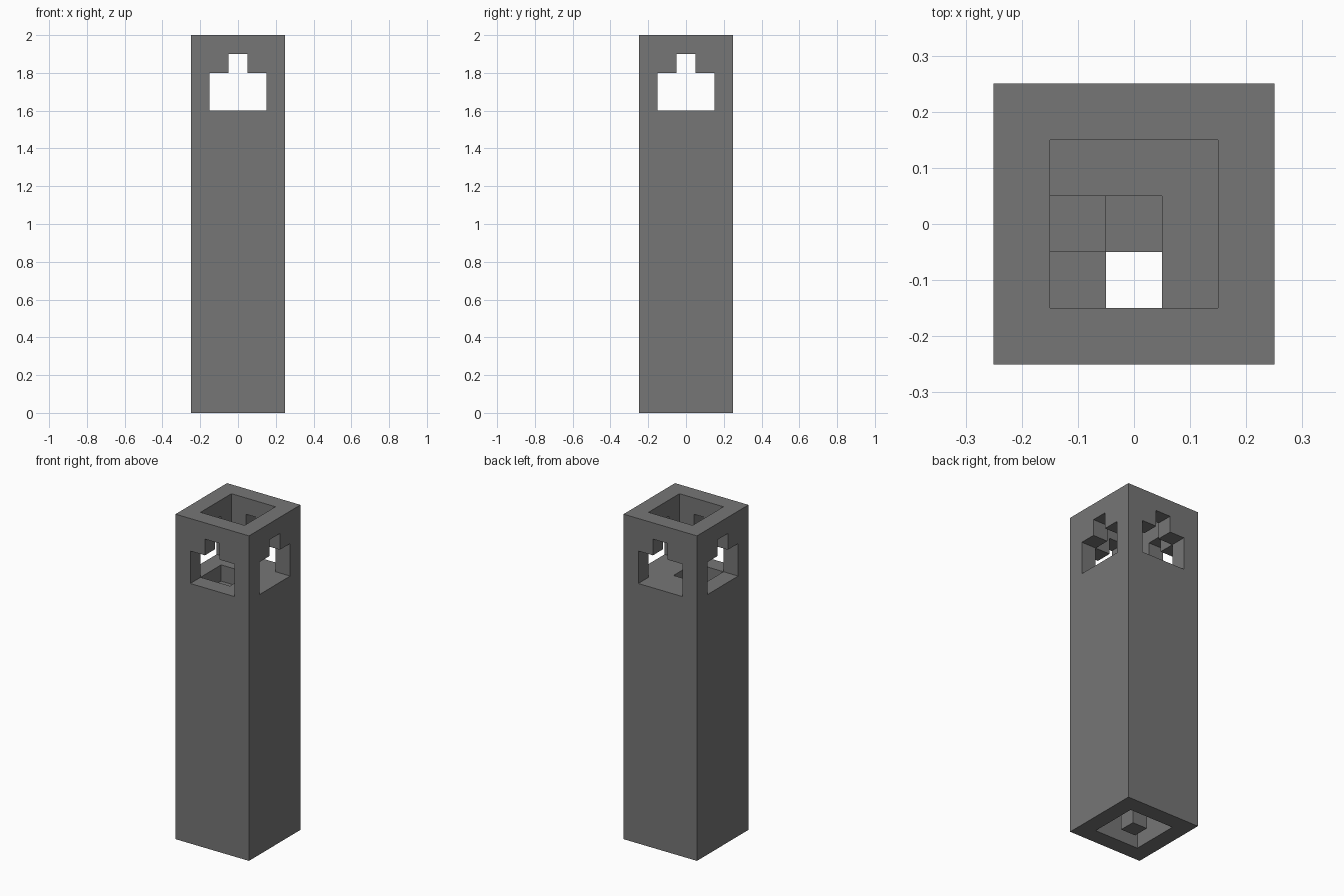
import bpy
import bmesh
from math import pi
from mathutils import Matrix, Vector

cube = bpy.data.objects.get("Cube")
if cube:
    bpy.data.objects.remove(cube, do_unlink=True)

U = 0.1  # one block

stone = bpy.data.materials.new("grey stone")
stone.use_nodes = True
grey = (0.18, 0.18, 0.18, 1)
stone.diffuse_color = grey
stone.node_tree.nodes["Principled BSDF"].inputs["Base Color"].default_value = grey


def finish(name, bm):
    """Turn a bmesh into a flat-shaded stone object."""
    bmesh.ops.recalc_face_normals(bm, faces=bm.faces)
    mesh = bpy.data.meshes.new(name)
    bm.to_mesh(mesh)
    bm.free()
    mesh.materials.append(stone)
    obj = bpy.data.objects.new(name, mesh)
    bpy.context.collection.objects.link(obj)
    return obj


def prism(bm, outline, depth):
    """Extrude a closed outline of points along a depth vector."""
    face = bm.faces.new([bm.verts.new(p) for p in outline])
    new = bmesh.ops.extrude_face_region(bm, geom=[face], use_keep_orig=True)
    verts = [v for v in new["geom"] if isinstance(v, bmesh.types.BMVert)]
    bmesh.ops.translate(bm, verts=verts, vec=depth)


def slab(name, outline, bottom, top):
    """Upright block with a plan outline, measured in blocks."""
    bm = bmesh.new()
    prism(bm, [(x * U, y * U, bottom * U) for x, y in outline],
          Vector((0, 0, (top - bottom) * U)))
    return finish(name, bm)


def cell(x, y):
    h = 0.5
    return [(x - h, y - h), (x + h, y - h), (x + h, y + h), (x - h, y + h)]


# Tower walls: one panel with a stepped window, turned four times;
# each panel closes the window side of its neighbour
panel = [(-2.5, 0), (1.5, 0), (1.5, 16), (-1.5, 16), (-1.5, 18), (-.5, 18),
         (-.5, 19), (.5, 19), (.5, 18), (1.5, 18), (1.5, 20), (-2.5, 20)]
walls = bmesh.new()
for quarter in range(4):
    old = set(walls.verts)
    prism(walls, [(x * U, -2.5 * U, z * U) for x, z in panel], Vector((0, U, 0)))
    bmesh.ops.rotate(walls, verts=[v for v in walls.verts if v not in old],
                     matrix=Matrix.Rotation(quarter * pi / 2, 3, 'Z'))
finish("tower_walls", walls)

# L-shaped landing level with the window sills
slab("landing", [(-1.5, .5), (.5, .5), (.5, -1.5), (1.5, -1.5),
                 (1.5, 1.5), (-1.5, 1.5)], 15, 16)

# Steps leading down from the landing
for i, top in enumerate((15, 14)):
    slab(f"step_{i + 1}", cell(-1, -i), top - 1, top)

# Central post that the steps wind around
slab("central_post", cell(0, 0), 0, 14)
